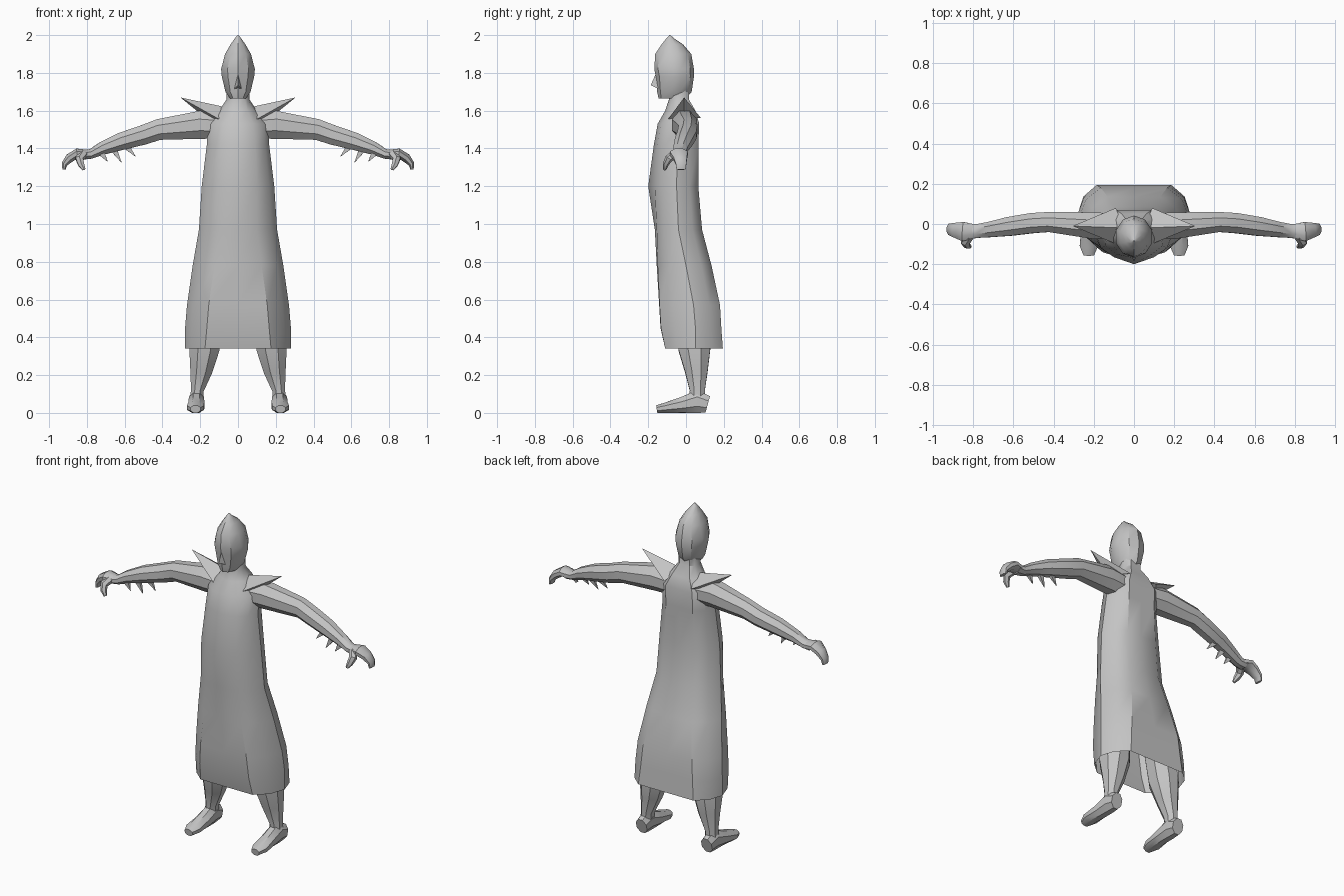
import bpy, bmesh, math
from mathutils import Vector

grey = bpy.data.materials.new("plain grey")
grey.diffuse_color = (0.55, 0.55, 0.55, 1)


def make(name, verts, faces, mirror=False):
    mesh = bpy.data.meshes.new(name)
    mesh.from_pydata([tuple(v) for v in verts], [], faces)
    bm = bmesh.new()
    bm.from_mesh(mesh)
    bmesh.ops.recalc_face_normals(bm, faces=bm.faces)
    bm.to_mesh(mesh)
    bm.free()
    mesh.materials.append(grey)
    ob = bpy.data.objects.new(name, mesh)
    bpy.context.collection.objects.link(ob)
    if mirror:
        mod = ob.modifiers.new("mirror", 'MIRROR')
        mod.use_mirror_merge = False
    return ob


def loft(name, rings, mirror=False, cap_start=True, cap_end=True):
    n = len(rings[0])
    verts = [p for r in rings for p in r]
    faces = [(i * n + j, i * n + (j + 1) % n, (i + 1) * n + (j + 1) % n, (i + 1) * n + j)
             for i in range(len(rings) - 1) for j in range(n)]
    if cap_start:
        faces.append(tuple(range(n)))
    if cap_end:
        faces.append(tuple(range(len(verts) - n, len(verts))))
    return make(name, verts, faces, mirror)


def tube(name, path, ref=(0, 1, 0), sides=8):
    """Mirrored limb. Path points: x, y, z, radius along ref, radius across."""
    pts = [Vector(p[:3]) for p in path]
    k = 1 / math.cos(math.pi / sides)
    rings = []
    for i, p in enumerate(path):
        t = (pts[min(i + 1, len(pts) - 1)] - pts[max(i - 1, 0)]).normalized()
        u = Vector(ref)
        u = (u - t * u.dot(t)).normalized()
        v = t.cross(u)
        rings.append([pts[i] + u * p[3] * k * math.cos(a) + v * p[4] * k * math.sin(a)
                      for a in [(j + 0.5) * math.tau / sides for j in range(sides)]])
    return loft(name, rings, True)


# Robe: flared skirt with flat front and back panels, round torso, neck
# z, front centre y, front corner x y, side x y, back corner x y
robe = [
    (0.34, -.11, .175, -.11, .28, .05, .185, .195),
    (0.45, -.135, .165, -.133, .28, .05, .175, .187),
    (0.57, -.142, .155, -.14, .27, .04, .165, .18),
    (0.78, -.155, .125, -.15, .24, .0, .13, .135),
    (0.97, -.165, .10, -.155, .207, -.04, .10, .085),
    (1.20, -.20, .10, -.165, .192, -.05, .10, .065),
    (1.42, -.17, .09, -.15, .165, -.045, .09, .065),
    (1.53, -.15, .08, -.13, .165, -.02, .09, .07),
    (1.60, -.11, .05, -.095, .10, -.02, .06, .05),
    (1.66, -.09, .035, -.085, .06, -.035, .035, .015),
    (1.72, -.09, .035, -.085, .06, -.035, .035, .015),
]
rings = []
for z, yc, xf, yf, w, ym, xb, yb in robe:
    half = [(xf, yf), (xf + (w - xf) * .7, yf + (ym - yf) * .4), (w, ym),
            (xb + (w - xb) * .7, yb + (ym - yb) * .4), (xb, yb)]
    ring = [(0, yc)] + half + [(0, yb)] + [(-x, y) for x, y in reversed(half)]
    rings.append([(x, y, z) for x, y in ring])
loft("robe", rings, cap_start=False)

# Head with pointed hood: z, half width, front y, back y
head = [(1.665, .045, -.145, .0), (1.70, .07, -.153, .03), (1.78, .09, -.16, .042),
        (1.82, .094, -.168, .042), (1.90, .072, -.163, .028), (1.95, .042, -.13, -.015),
        (1.985, .016, -.102, -.066), (2.0, .003, -.088, -.082)]
loft("head", [[(w * math.sin(a), (f + b) / 2 - (b - f) / 2 * math.cos(a), z)
               for a in [j * math.tau / 10 for j in range(10)]] for z, w, f, b in head])

# Nose
make("nose", [(0, -.158, 1.80), (.02, -.145, 1.715), (-.02, -.145, 1.715), (0, -.187, 1.735)],
     [(0, 1, 3), (0, 3, 2), (1, 2, 3), (0, 2, 1)])

# Pointed collar wings
make("collar_wing", [(.305, -.01, 1.67), (.05, -.02, 1.615), (.10, -.095, 1.555),
                     (.17, -.01, 1.56), (.09, .08, 1.56)],
     [(0, 1, 2), (0, 2, 3), (0, 3, 4), (0, 4, 1), (1, 4, 3, 2)], True)

# Arms, hands and thumbs
tube("arm", [(.10, -.01, 1.52, .062, .068), (.2, -.008, 1.525, .066, .074),
             (.42, .01, 1.50, .05, .055), (.5, .005, 1.472, .05, .052),
             (.62, -.012, 1.437, .047, .046), (.72, -.028, 1.40, .038, .034),
             (.78, -.035, 1.37, .034, .025), (.82, -.037, 1.367, .038, .026)])
tube("hand", [(.79, -.035, 1.368, .033, .023), (.85, -.038, 1.375, .048, .025),
              (.89, -.03, 1.35, .036, .024), (.918, -.026, 1.318, .028, .016),
              (.922, -.026, 1.288, .024, .008)])
tube("thumb", [(.82, -.06, 1.37, .022, .02), (.84, -.092, 1.345, .02, .018),
               (.83, -.108, 1.315, .016, .014), (.815, -.113, 1.288, .008, .007)],
     ref=(1, 0, 0), sides=6)

# Forearm spikes, pointing down and inwards
for i, (x, z, tx, tz) in enumerate([(.59, 1.41, .543, 1.358), (.655, 1.39, .617, 1.326),
                                    (.722, 1.375, .69, 1.33)]):
    y = -.01 - .015 * i
    tube(f"forearm_spike_{i + 1}", [(x + .01, y, z + .02, .014, .018), (x, y, z, .012, .016),
                                    (tx, y - .01, tz, .001, .001)], sides=4)

# Legs and feet
tube("leg", [(.13, .0, .80, .08, .08), (.178, .045, .34, .085, .08),
             (.195, .055, .22, .06, .058), (.215, .06, .12, .04, .034),
             (.22, .06, .05, .042, .036)])
tube("foot", [(.22, .115, .045, .035, .045), (.22, .06, .06, .04, .06),
              (.22, -.02, .042, .042, .042), (.225, -.11, .027, .045, .027),
              (.225, -.155, .02, .026, .02)], ref=(1, 0, 0))

# Smooth shading with sharp creases kept
for ob in bpy.data.objects:
    ob.select_set(True)
    bpy.context.view_layer.objects.active = ob
bpy.ops.object.shade_smooth_by_angle(angle=math.radians(35))
